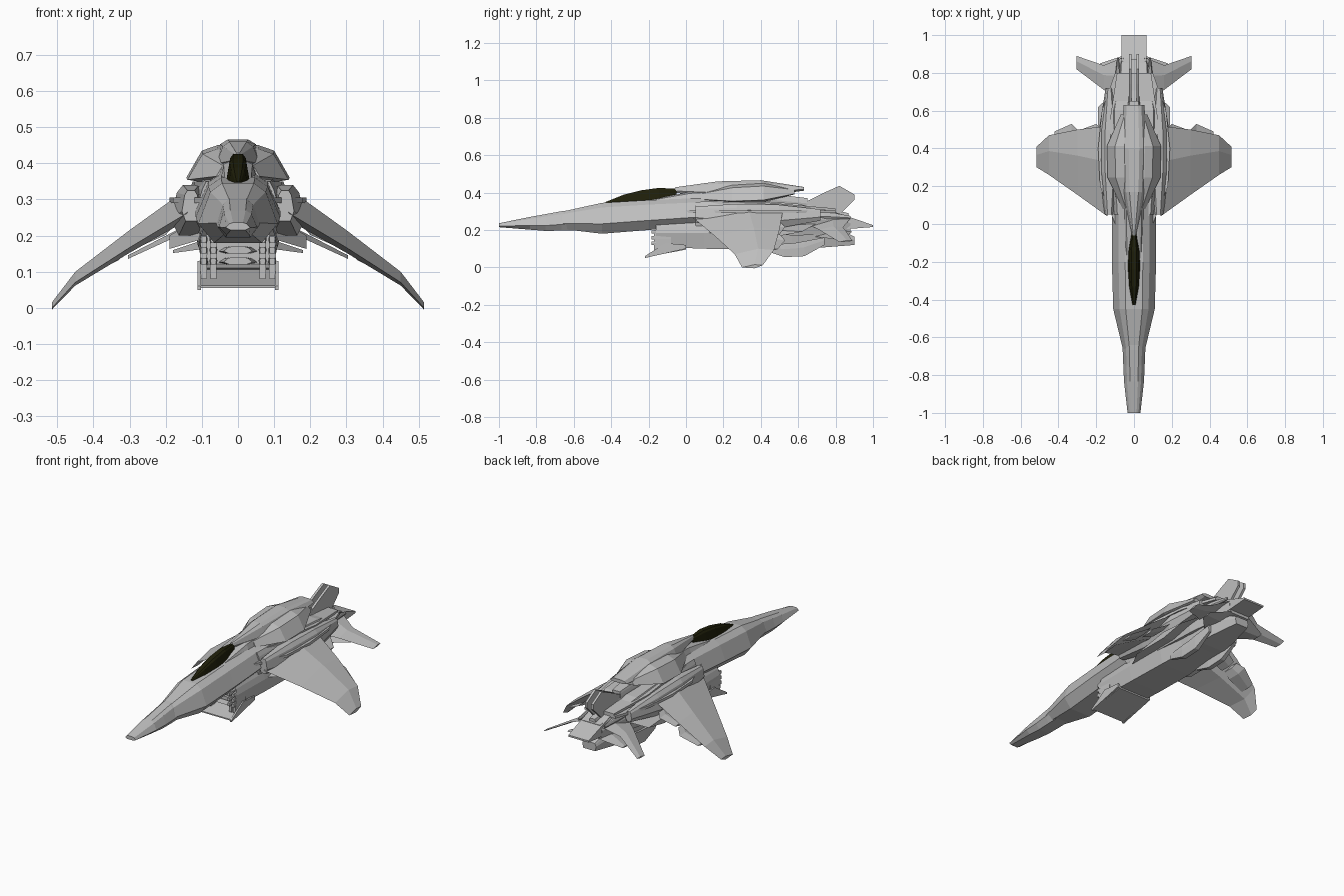
import bpy, bmesh

cube = bpy.data.objects.get("Cube")
if cube:
    bpy.data.objects.remove(cube, do_unlink=True)


def make_material(name, red, green, blue):
    material = bpy.data.materials.new(name)
    material.use_nodes = True
    color = (red, green, blue, 1)
    material.diffuse_color = color
    material.node_tree.nodes["Principled BSDF"].inputs["Base Color"].default_value = color
    return material


hull_grey = make_material("hull grey", .52, .52, .52)
canopy_glass = make_material("dark canopy glass", .014, .014, .003)


def profile(top, waist, bottom):
    """Unit cross-section: flat top, sloping shoulder, waist at full width, flat bottom."""
    half = [(top, 1), ((top + 1) / 2, .85), (1, waist), (bottom, 0)]
    return half + [(-across, up) for across, up in reversed(half)]


rounded = profile(top=.4, waist=.32, bottom=.6)
boxy = profile(top=.8, waist=.6, bottom=.85)
domed = profile(top=.45, waist=.1, bottom=1)
flat = profile(top=1, waist=.5, bottom=1)
drooping = profile(top=.4, waist=.1, bottom=.6)


def skin(name, loops, mirror=False, material=hull_grey, hollow=None):
    """Join a row of point loops, cap both ends, optionally sink the first cap."""
    bm = bmesh.new()
    rings = [[bm.verts.new(point) for point in loop] for loop in loops]
    for ring, following in zip(rings, rings[1:]):
        for i in range(len(ring)):
            bm.faces.new((ring[i - 1], ring[i], following[i], following[i - 1]))
    front = bm.faces.new(rings[0])
    bm.faces.new(rings[-1])
    bmesh.ops.recalc_face_normals(bm, faces=bm.faces)
    if hollow:
        bmesh.ops.inset_region(bm, faces=[front], thickness=.015)
        bmesh.ops.translate(bm, verts=front.verts, vec=(0, hollow, 0))
    mesh = bpy.data.meshes.new(name)
    bm.to_mesh(mesh)
    bm.free()
    mesh.materials.append(material)
    part = bpy.data.objects.new(name, mesh)
    bpy.context.collection.objects.link(part)
    if mirror:
        part.modifiers.new("mirror", "MIRROR").use_mirror_merge = False


def sample(values, t):
    """Read evenly spaced values at t, joined by straight lines."""
    place = t * (len(values) - 1)
    i = min(int(place), max(len(values) - 2, 0))
    after = values[min(i + 1, len(values) - 1)]
    return values[i] + (after - values[i]) * (place - i)


def body(name, shape, front, back, width, low, high, side=0, **options):
    """Loft a cross-section from front to back; options go to skin."""
    steps = {k / (len(v) - 1) for v in (width, low, high, "ab") for k in range(len(v)) if len(v) > 1}
    loops = []
    for t in sorted(steps):
        half, base, top = sample(width, t), sample(low, t), sample(high, t)
        y = front + t * (back - front)
        loops.append([(side + u * half, y, base + v * (top - base)) for u, v in shape])
    skin(name, loops, mirror=side > 0, **options)


def foil(name, *stations, thickness=.14, belly=1):
    """Mirrored lifting surface; a station is x, leading y, trailing y, ridge z."""
    loops = []
    for x, lead, trail, z in stations:
        chord = trail - lead
        drop = chord * thickness
        ridge = lead + chord * .6
        loops.append([(x, lead, z - drop), (x, ridge, z),
                      (x, trail, z - drop / 4), (x, ridge, z - drop * belly)])
    skin(name, loops, mirror=True)


# Fuselage
body("nose", rounded, front=-1, back=-.5, width=(.034, .053, .06, .06),
     low=(.215, .195, .2), high=(.236, .27, .3, .32))
body("forward_fuselage", rounded, front=-.7, back=.3, width=(.05, .11, .117, .117, .11),
     low=(.21, .18, .2, .22, .22), high=(.29, .345, .36, .37, .38))
body("centre_fuselage", boxy, front=.05, back=.88, width=(.11, .13, .13, .07),
     low=(.2, .18, .17, .19), high=(.35, .36, .34, .27))

# Canopy and the fairing behind it
body("canopy", domed, front=-.43, back=-.05, width=(.01, .026, .032, .03, .015),
     low=(.335, .36), high=(.35, .388, .412, .425, .42), material=canopy_glass)
body("canopy_fairing", domed, front=-.2, back=.25, width=(.05, .06),
     low=(.34, .35), high=(.36, .405, .42))

# Raised dorsal spine with drooping side blades
body("dorsal_spine", rounded, front=-.06, back=.63, width=(.01, .06, .07, .055),
     low=(.4, .37, .38, .41), high=(.428, .46, .466, .43))
body("dorsal_blades", drooping, front=.08, back=.58, width=(.06, .14, .143, .07),
     low=(.36, .345, .35, .39), high=(.4, .44, .45, .42))
body("spine_keel", boxy, front=.15, back=.65, width=(.05, .05, .03),
     low=(.34, .3), high=(.4, .4, .37))

# Shoulders beside the fuselage
body("shoulder_nacelle", rounded, front=.05, back=.72, side=.13, width=(.025, .056, .056, .02),
     low=(.24, .2, .21, .25), high=(.325, .34, .335, .31))
body("shoulder_strake", flat, front=0, back=.8, width=(.1, .18, .19, .17, .1),
     low=(.29,), high=(.305,))
body("top_deck", flat, front=0, back=.8, width=(.07, .12, .13, .09),
     low=(.33, .34, .3), high=(.35, .35, .315))
foil("under_wing_strake", (.1, .1, .7, .25), (.19, .25, .62, .2), thickness=.1)

# Drooping wings and trailing flaps
foil("wing", (.14, .04, .52, .33), (.3, .155, .5, .215), (.45, .26, .47, .1),
     (.515, .3, .41, .015), belly=1.3)
foil("outer_flap", (.3, .4, .5, .18), (.33, .4, .53, .15), (.42, .4, .49, .1))
foil("inner_flap", (.17, .4, .5, .25), (.2, .4, .53, .22), (.28, .4, .5, .18))

# Tailplanes, twin fin and flat tail
foil("tailplane", (.06, .64, .88, .27), (.16, .71, .84, .22), (.305, .82, .89, .145))
foil("tail_stub", (.06, .66, .89, .2), (.18, .79, .85, .16))
body("tail_fin", flat, front=.58, back=.9, side=.02, width=(.007,),
     low=(.3, .28, .28, .28, .36), high=(.32, .36, .4, .436, .39))
body("fin_root", boxy, front=.6, back=.87, width=(.038, .02), low=(.28, .25), high=(.345, .29))
body("tail_plate", flat, front=.6, back=1, width=(.07, .066), low=(.24, .2, .216),
     high=(.325, .295, .226))
body("tail_side_spike", rounded, front=.6, back=.88, side=.085, width=(.025, .02, .004),
     low=(.26,), high=(.31, .3, .275))

# Lower body with a hollow intake
body("intake_body", boxy, front=-.16, back=.6, width=(.108, .112, .11, .09),
     low=(.11, .1, .095, .1), high=(.235, .25), hollow=.1)
body("intake_lip", flat, front=-.215, back=0, width=(.108, .1), low=(.055, .095),
     high=(.062, .11))
body("lip_corner", flat, front=-.22, back=0, side=.107, width=(.005,), low=(.05, .1),
     high=(.06, .13, .12))
for strut, offset in (("outer", .095), ("inner", .068)):
    body(f"{strut}_strut", boxy, front=-.17, back=-.08, side=offset, width=(.01,),
         low=(.08,), high=(.2,))
    for step in range(3):
        z = .12 + step * .03
        body(f"{strut}_strut_joint_{step}", boxy, front=-.185, back=-.16, side=offset,
             width=(.008, .011), low=(z,), high=(z + .018,))
for step in range(3):
    z = .12 + step * .03
    body(f"intake_vane_{step}", rounded, front=-.13, back=-.05, width=(.04, .055),
         low=(z,), high=(z + .02,))

# Rear engine block, belly skids and exhaust petals
body("engine_block", boxy, front=.4, back=.9, width=(.095, .1, .085, .045),
     low=(.1, .1, .12), high=(.24, .25, .24, .165))
body("belly_skid", boxy, front=.42, back=.74, side=.09, width=(.008, .016, .016, .008),
     low=(.09, .055, .06, .12), high=(.12, .13, .16))
body("exhaust_petal", flat, front=.7, back=.88, side=.05, width=(.03, .012),
     low=(.15, .19), high=(.23, .2))
